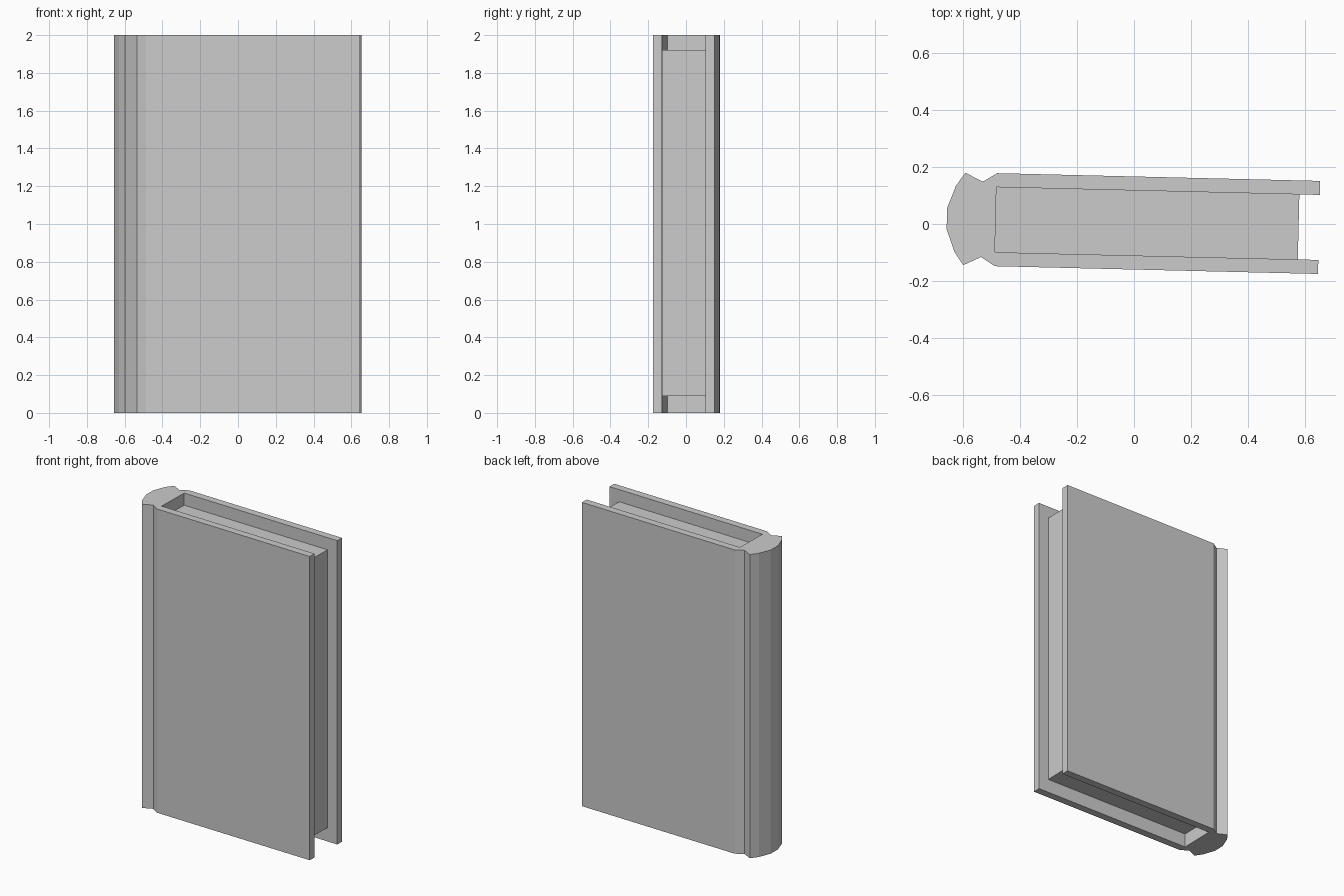
import bpy, bmesh, math
from mathutils import Matrix

if "Cube" in bpy.data.objects:
    bpy.data.objects.remove(bpy.data.objects["Cube"])

# The book stands slightly turned about z
TURN = Matrix.Translation((0, 0.0035, 0)) @ Matrix.Rotation(math.radians(-1.37), 4, 'Z')


def prism(name, half, z0, z1):
    """Mirror a half outline across y = 0 and extrude it from z0 to z1."""
    outline = half + [(x, -y) for x, y in reversed(half)]
    bm = bmesh.new()
    face = bm.faces.new([bm.verts.new((x, y, z0)) for x, y in outline])
    ext = bmesh.ops.extrude_face_region(bm, geom=[face])
    top = [v for v in ext["geom"] if isinstance(v, bmesh.types.BMVert)]
    bmesh.ops.translate(bm, verts=top, vec=(0, 0, z1 - z0))
    bmesh.ops.recalc_face_normals(bm, faces=bm.faces)
    bm.transform(TURN)
    mesh = bpy.data.meshes.new(name)
    bm.to_mesh(mesh)
    bm.free()
    obj = bpy.data.objects.new(name, mesh)
    bpy.context.collection.objects.link(obj)
    return obj


# Cover: faceted spine, hinge groove and two boards
prism("book_cover", [
    (-0.656, 0.037), (-0.627, 0.1155), (-0.595, 0.162),   # spine
    (-0.533, 0.132), (-0.484, 0.163),                     # hinge groove
    (0.649, 0.163), (0.649, 0.114), (-0.485, 0.114),      # board
], 0.0, 2.0)

# Page block, recessed at top, bottom and fore edge
prism("page_block", [(-0.485, 0.114), (0.577, 0.114)], 0.09, 1.92)
